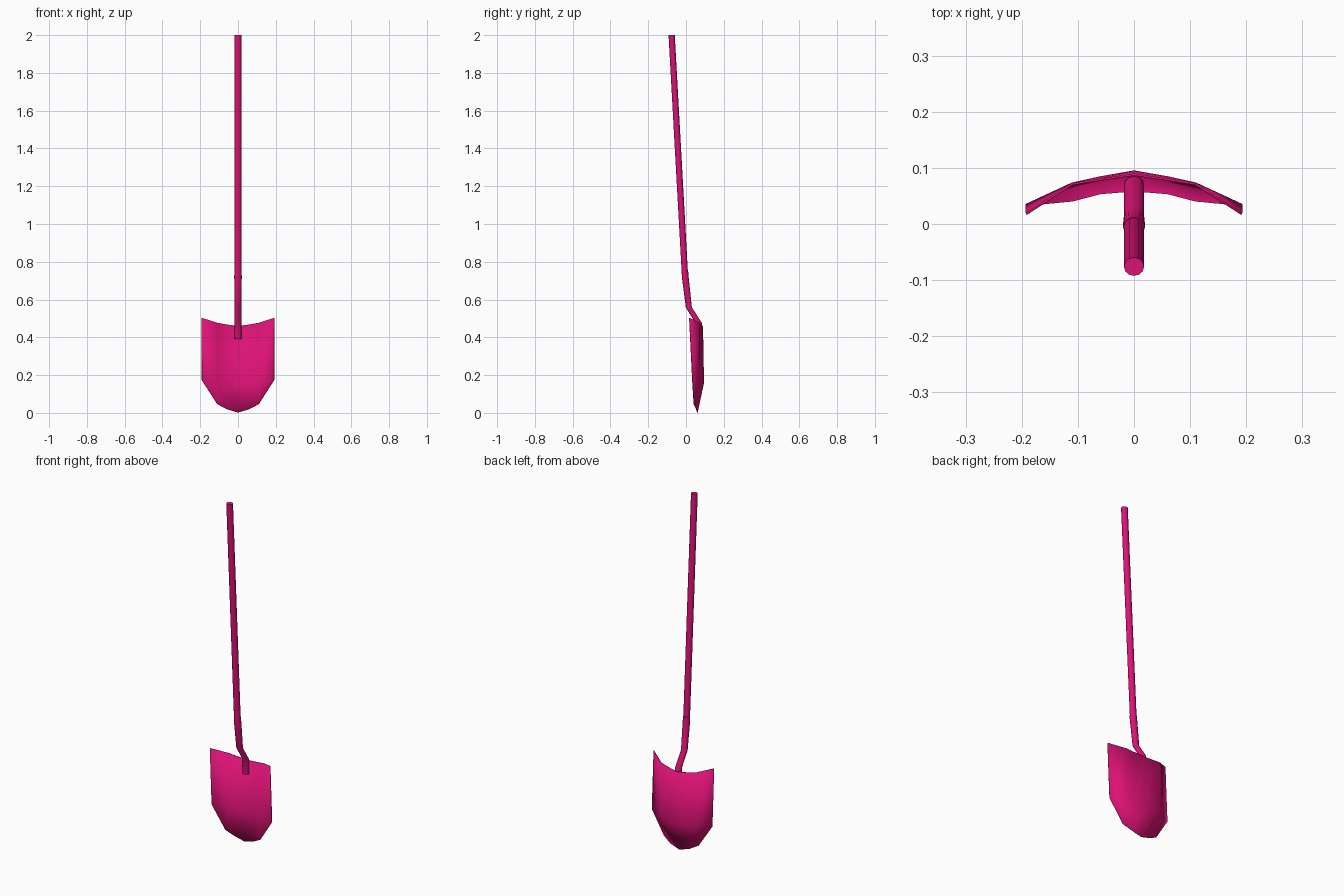
import bpy, bmesh, math

if "Cube" in bpy.data.objects:
    bpy.data.objects.remove(bpy.data.objects["Cube"])

pink = bpy.data.materials.new("pink")
pink.diffuse_color = (0.72, 0.006, 0.18, 1)
pink.use_nodes = True
pink.node_tree.nodes["Principled BSDF"].inputs["Base Color"].default_value = pink.diffuse_color


def finish(name, bm, angle):
    bmesh.ops.recalc_face_normals(bm, faces=bm.faces[:])
    mesh = bpy.data.meshes.new(name)
    bm.to_mesh(mesh)
    bm.free()
    mesh.materials.append(pink)
    ob = bpy.data.objects.new(name, mesh)
    bpy.context.collection.objects.link(ob)
    bpy.ops.object.select_all(action='DESELECT')
    ob.select_set(True)
    bpy.context.view_layer.objects.active = ob
    bpy.ops.object.shade_smooth_by_angle(angle=math.radians(angle))
    return ob


def tube(name, rings, sides=12):
    # horizontal rings given as (y, z, radius x, radius y), capped at both ends
    bm = bmesh.new()
    loops = []
    for y, z, rx, ry in rings:
        loops.append([bm.verts.new((rx * math.cos(2 * math.pi * i / sides),
                                    y + ry * math.sin(2 * math.pi * i / sides), z))
                      for i in range(sides)])
    for a, b in zip(loops, loops[1:]):
        for i in range(sides):
            j = (i + 1) % sides
            bm.faces.new((a[i], a[j], b[j], b[i]))
    bm.faces.new(loops[0])
    bm.faces.new(loops[-1])
    return finish(name, bm, 60)


# long straight handle
tube("handle", [(-0.005, 0.72, 0.018, 0.0165), (-0.076, 2.0, 0.018, 0.0165)])

# cranked socket running from the handle down onto the blade
tube("socket", [(0.070, 0.39, 0.018, 0.016), (0.068, 0.475, 0.018, 0.017),
                (0.015, 0.558, 0.018, 0.016), (-0.004, 0.72, 0.020, 0.018),
                (-0.0055, 0.745, 0.0195, 0.0175)])

# curved blade: half outline columns of (x, [(y, z) top, middle, bottom])
half = [(0.0, [(0.088, 0.46), (0.0935, 0.16), (0.06, 0.002)]),
        (0.06, [(0.079, 0.468), (0.083, 0.165), (0.055, 0.02)]),
        (0.11, [(0.071, 0.477), (0.072, 0.17), (0.042, 0.047)]),
        (0.192, [(0.018, 0.503), (0.034, 0.175)])]
columns = [(-x, p) for x, p in half[:0:-1]] + half
bm = bmesh.new()
cols = [[bm.verts.new((x, y, z)) for y, z in p] for x, p in columns]
for a, b in zip(cols, cols[1:]):
    bm.faces.new((a[0], b[0], b[1], a[1]))
    bm.faces.new([a[1], b[1]] + b[2:] + a[2:][::-1])
blade = finish("blade", bm, 50)
solid = blade.modifiers.new("thickness", 'SOLIDIFY')
solid.thickness = 0.004
solid.offset = 0
